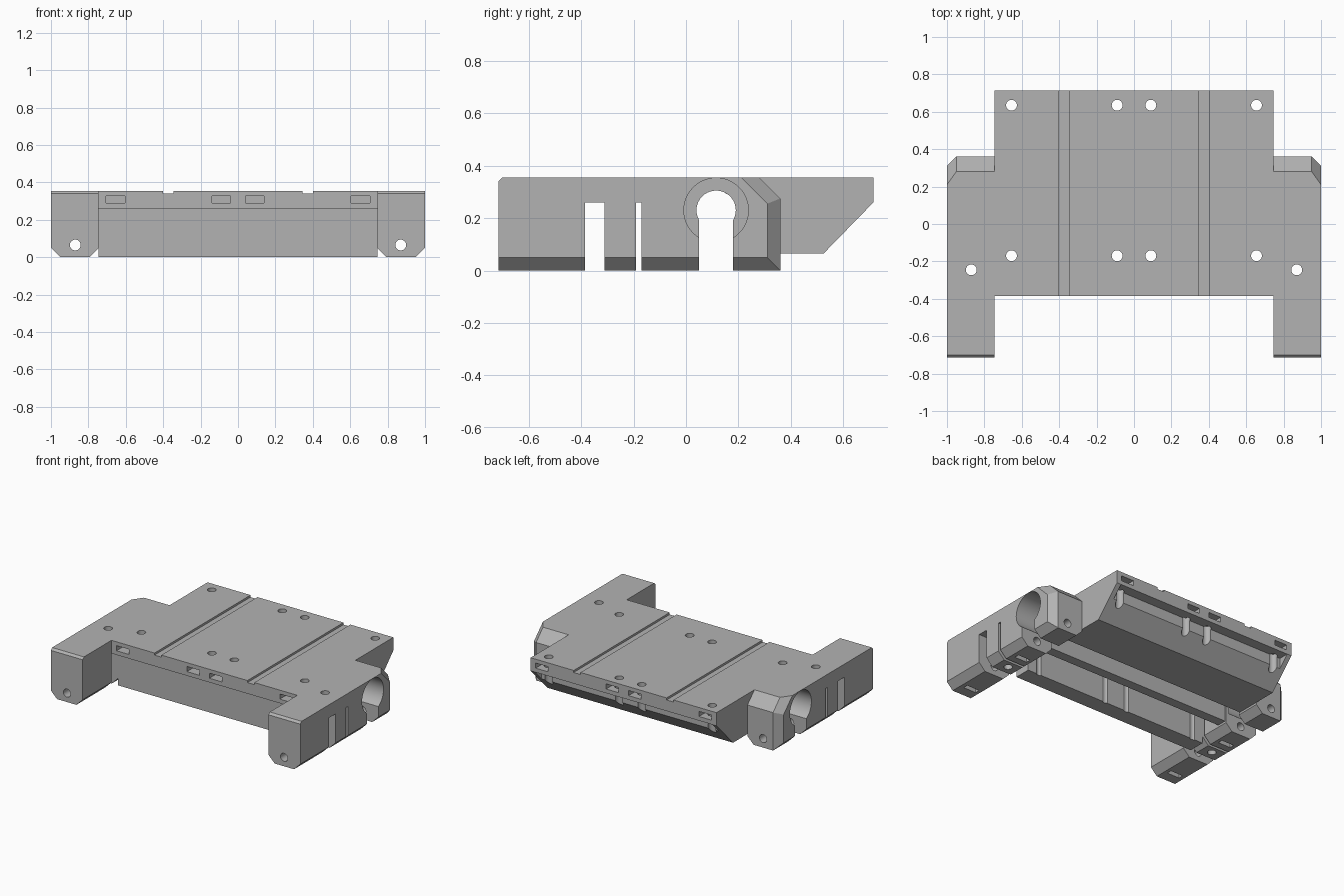
import bpy, bmesh, math
from mathutils import Vector

cube = bpy.data.objects.get("Cube")
if cube:
    bpy.data.objects.remove(cube)

grey = bpy.data.materials.new("plain grey")
grey.use_nodes = True
tone = (0.45, 0.45, 0.45, 1)
grey.diffuse_color = tone
grey.node_tree.nodes["Principled BSDF"].inputs["Base Color"].default_value = tone


def make_object(name, bm):
    bmesh.ops.recalc_face_normals(bm, faces=bm.faces)
    mesh = bpy.data.meshes.new(name)
    bm.to_mesh(mesh)
    bm.free()
    mesh.materials.append(grey)
    obj = bpy.data.objects.new(name, mesh)
    bpy.context.collection.objects.link(obj)
    return obj


def box_mesh(x, y, z):
    bm = bmesh.new()
    bmesh.ops.create_cube(bm, size=1)
    for v in bm.verts:
        v.co = Vector([(a + b) / 2 + c * (b - a) for (a, b), c in zip((x, y, z), v.co)])
    return bm


def extrude_x(name, profile, x0, x1):
    bm = bmesh.new()
    face = bm.faces.new([bm.verts.new((x0, y, z)) for y, z in profile])
    new = bmesh.ops.extrude_face_region(bm, geom=[face])["geom"]
    moved = [v for v in new if isinstance(v, bmesh.types.BMVert)]
    bmesh.ops.translate(bm, verts=moved, vec=(x1 - x0, 0, 0))
    return make_object(name, bm)


def combine(target, other, operation):
    mod = target.modifiers.new("combine", "BOOLEAN")
    mod.operation, mod.object, mod.solver = operation, other, "EXACT"
    bpy.context.view_layer.objects.active = target
    bpy.ops.object.modifier_apply(modifier=mod.name)
    bpy.data.objects.remove(other)


def cut_box(x, y, z):
    combine(carriage, make_object("box_cutter", box_mesh(x, y, z)), "DIFFERENCE")


def cut_hole(start, end, radius, sides=32):
    start, end = Vector(start), Vector(end)
    axis = end - start
    bm = bmesh.new()
    bmesh.ops.create_cone(bm, cap_ends=True, segments=sides, radius1=radius,
                          radius2=radius, depth=axis.length)
    bmesh.ops.transform(bm, verts=bm.verts, matrix=axis.to_track_quat("Z", "Y").to_matrix().to_4x4())
    bmesh.ops.translate(bm, verts=bm.verts, vec=(start + end) / 2)
    combine(carriage, make_object("hole_cutter", bm), "DIFFERENCE")


# Central plate: front wall, cavity, rod channel and sloped tail in one profile
TOP, CEIL, INNER = 0.355, 0.26, 0.745
arch = [(0.115 - 0.075 * math.cos(math.pi * i / 20), 0.23 + 0.075 * math.sin(math.pi * i / 20))
        for i in range(21)]
profile = [(-0.385, TOP), (-0.385, CEIL), (-0.31, CEIL), (-0.31, 0), (-0.19, 0), (-0.19, CEIL),
           (-0.03, CEIL), (-0.03, 0.065), (0.04, 0.065)] + arch
profile += [(0.19, 0.065), (0.525, 0.065), (0.715, CEIL), (0.715, TOP)]
carriage = extrude_x("carriage_body", profile, -INNER, INNER)

# Side blocks: boxes trimmed by chamfer planes (point, normal)
planes = [((1, 0, 0.05), (1, 0, -1)), ((INNER, 0, 0.05), (-1, 0, -1)),
          ((1, 0.31, 0), (1, 1, 0)), ((1, 0.28, TOP), (0, 1, 1)),
          ((1, 0.21, TOP), (1.4, 1, 1)), ((1, -0.715, 0.34), (0, -1, 1))]
for side in (-1, 1):
    bm = box_mesh((INNER, 1), (-0.715, 0.36), (0, TOP))
    for point, normal in planes:
        bmesh.ops.bisect_plane(bm, geom=bm.verts[:] + bm.edges[:] + bm.faces[:],
                               plane_co=point, plane_no=Vector(normal).normalized(), clear_outer=True)
        bmesh.ops.holes_fill(bm, edges=[e for e in bm.edges if e.is_boundary])
    for v in bm.verts:
        v.co.x *= side
    combine(carriage, make_object("side_block", bm), "UNION")

# Notch beneath the rear lip
cut_box((-0.71, 0.71), (0.64, 0.8), (0.1, CEIL))

for s in (-1, 1):
    def span(a, b):
        return tuple(sorted((s * a, s * b)))

    # Cross slots and bearing seat through each side block
    cut_box(span(0.74, 1.1), (-0.385, -0.31), (-0.1, CEIL))
    cut_box(span(0.74, 1.1), (-0.19, -0.17), (-0.1, CEIL))
    cut_box(span(0.74, 1.1), (0.05, 0.18), (-0.1, 0.2))
    cut_hole((s * 0.7, 0.115, 0.23), (s * 1.1, 0.115, 0.23), 0.075, 40)
    cut_hole((s * 0.77, 0.115, 0.23), (s * 1.1, 0.115, 0.23), 0.123, 48)
    # Long bolt hole, vertical bolt hole and nut pockets
    cut_hole((s * 0.87, -0.8, 0.065), (s * 0.87, 0.5, 0.065), 0.029)
    cut_hole((s * 0.87, -0.245, -0.1), (s * 0.87, -0.245, 0.5), 0.029)
    for y in (-0.62, -0.1):
        cut_box(span(0.82, 0.92), (y - 0.018, y + 0.018), (-0.1, 0.11))
    # Plate bolt holes with nut slots from the front and rear edges
    for x in (0.09, 0.655):
        for y in (-0.17, 0.635):
            cut_hole((s * x, y, -0.1), (s * x, y, 0.5), 0.029)
        cut_box(span(x - 0.05, x + 0.05), (-0.5, -0.13), (0.29, 0.327))
        cut_box(span(x - 0.05, x + 0.05), (0.59, 0.8), (0.29, 0.327))
    # Shallow groove along the top
    cut_box(span(0.345, 0.4), (-0.5, 0.8), (0.34, 0.5))

# Smooth bores, crisp edges
bpy.ops.object.select_all(action="DESELECT")
carriage.select_set(True)
bpy.context.view_layer.objects.active = carriage
bpy.ops.object.shade_smooth_by_angle(angle=math.radians(30))
